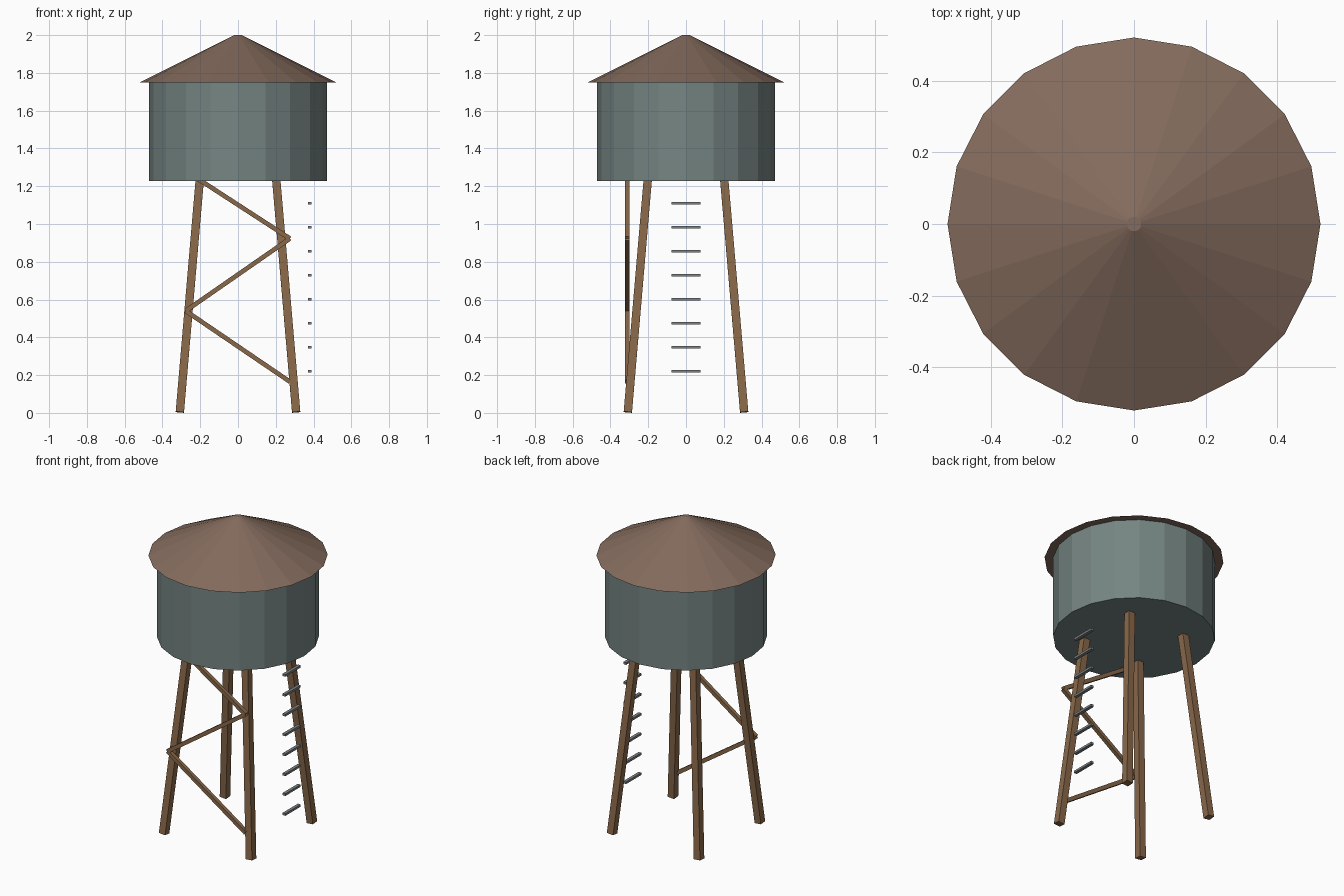
import bpy
from mathutils import Vector

if "Cube" in bpy.data.objects:
    bpy.data.objects.remove(bpy.data.objects["Cube"])


def material(name, rgb):
    m = bpy.data.materials.new(name)
    m.diffuse_color = (*rgb, 1)
    m.use_nodes = True
    m.node_tree.nodes["Principled BSDF"].inputs["Base Color"].default_value = m.diffuse_color
    return m


WOOD = material("wood", (0.25, 0.14, 0.068))
TANK = material("painted_tank", (0.178, 0.234, 0.223))
ROOF = material("roof_brown", (0.23, 0.147, 0.109))
STEEL = material("rung_steel", (0.21, 0.225, 0.235))


def finish(name, mat):
    ob = bpy.context.object
    ob.name = name
    ob.data.materials.append(mat)
    return ob


def box(name, center, size, mat):
    bpy.ops.mesh.primitive_cube_add(size=1, location=center)
    ob = finish(name, mat)
    ob.scale = size
    return ob


def beam(name, a, b, width, mat):
    """Square bar running from point a to point b, tilted without twist."""
    a, b = Vector(a), Vector(b)
    ob = box(name, (a + b) / 2, (width, width, (b - a).length), mat)
    ob.rotation_euler = Vector((0, 0, 1)).rotation_difference(b - a).to_euler()
    return ob


def frustum(name, r1, r2, z1, z2, mat):
    bpy.ops.mesh.primitive_cone_add(vertices=20, radius1=r1, radius2=r2,
                                    depth=z2 - z1, location=(0, 0, (z1 + z2) / 2))
    return finish(name, mat)


# Tank and its overhanging conical roof
frustum("tank", 0.47, 0.47, 1.228, 1.75, TANK)
frustum("roof", 0.52, 0.02, 1.75, 2.0, ROOF)

# Four splayed legs
for sx, side in ((-1, "left"), (1, "right")):
    for sy, end in ((-1, "front"), (1, "back")):
        beam(f"{end}_{side}_leg", (sx * 0.308, sy * 0.308, 0.004),
             (sx * 0.202, sy * 0.202, 1.24), 0.044, WOOD)

# Zigzag bracing across the front
zigzag = [(0.275, 0.165), (-0.277, 0.54), (0.275, 0.923), (-0.275, 1.28)]
for i, ((xa, za), (xb, zb)) in enumerate(zip(zigzag, zigzag[1:])):
    beam(f"front_brace_{i + 1}", (xa, -0.311, za), (xb, -0.311, zb), 0.024, WOOD)

# Ladder rungs on the right side
for i in range(8):
    box(f"ladder_rung_{i + 1}", (0.38, 0, 0.22 + i * 0.1272),
        (0.02, 0.155, 0.014), STEEL)
